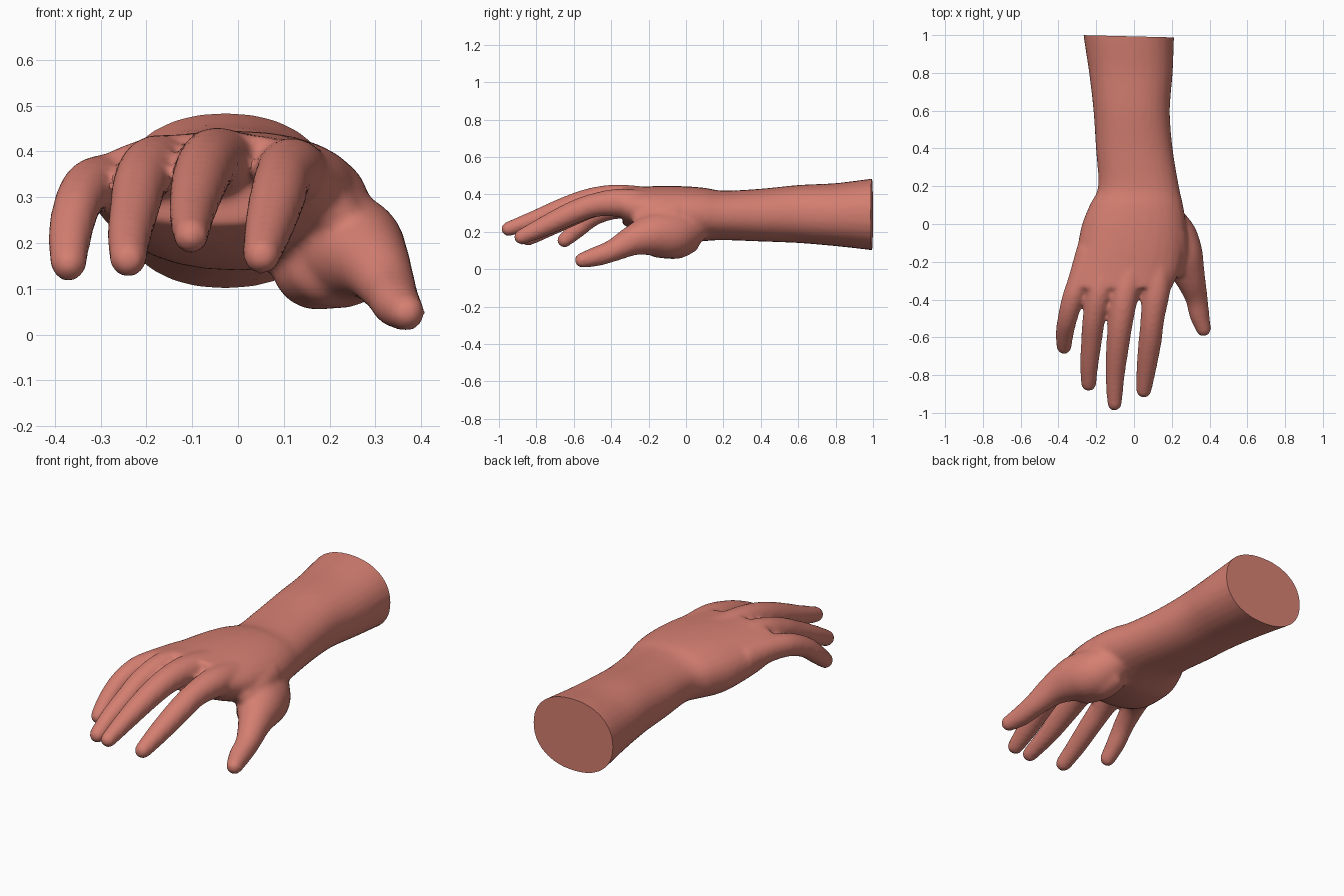
import bpy, bmesh, math
from mathutils import Vector

if "Cube" in bpy.data.objects:
    bpy.data.objects.remove(bpy.data.objects["Cube"])

skin = bpy.data.materials.new("skin")
skin.diffuse_color = (0.66, 0.21, 0.165, 1)
skin.use_nodes = True
skin.node_tree.nodes["Principled BSDF"].inputs["Base Color"].default_value = skin.diffuse_color


def spline(rows, steps=5):
    """Smooth rows of numbers with a Catmull-Rom curve."""
    pts = [rows[0]] + rows + [rows[-1]]
    out = []
    for i in range(1, len(pts) - 2):
        for s in range(steps):
            t = s / steps
            out.append([0.5 * (2 * b + (c - a) * t + (2 * a - 5 * b + 4 * c - d) * t * t
                               + (3 * b - a - 3 * c + d) * t ** 3)
                        for a, b, c, d in zip(*pts[i - 1:i + 3])])
    return out + [list(rows[-1])]


def loft(bm, rows, upright=False, power=2.0, sides=28):
    """Skin closed rings along rows of (x, y, z, half width, half height)."""
    path = spline(rows)
    rings = []
    tangents = []
    for i in range(len(path)):
        a, b = path[max(i - 1, 0)], path[min(i + 1, len(path) - 1)]
        t = Vector(b[:3]) - Vector(a[:3])
        tangents.append(Vector((0, -1, 0)) if upright else t.normalized())
    if not upright:  # rounded tip
        x, y, z, w, h = path[-1]
        t = tangents[-1]
        for a in (0.35, 0.7, 1.05, 1.4):
            c = Vector((x, y, z)) + t * h * math.sin(a)
            path.append([*c, w * math.cos(a), h * math.cos(a)])
            tangents.append(t)
    for (x, y, z, w, h), t in zip(path, tangents):
        side = t.cross(Vector((0, 0, 1))).normalized()
        up = side.cross(t)
        ring = []
        for k in range(sides):
            a = 2 * math.pi * k / sides
            c, s = math.cos(a), math.sin(a)
            u = math.copysign(abs(c) ** (2 / power), c) * w
            v = math.copysign(abs(s) ** (2 / power), s) * h
            ring.append(bm.verts.new(Vector((x, y, z)) + side * u + up * v))
        rings.append(ring)
    for r0, r1 in zip(rings, rings[1:]):
        for k in range(sides):
            j = (k + 1) % sides
            bm.faces.new((r0[k], r0[j], r1[j], r1[k]))
    bm.faces.new(rings[0][::-1])
    bm.faces.new(rings[-1])


bm = bmesh.new()

# Forearm, wrist and palm: y, left, right, bottom, top
body = [(1.08, -.275, .215, .09, .49), (.98, -.265, .212, .103, .482), (.8, -.238, .205, .123, .46),
        (.6, -.215, .19, .14, .45), (.4, -.202, .205, .148, .43), (.2, -.19, .238, .155, .42),
        (.1, -.235, .26, .15, .435), (0, -.275, .275, .14, .443), (-.12, -.3, .27, .155, .445),
        (-.24, -.322, .245, .19, .442), (-.34, -.325, .2, .24, .44)]
loft(bm, [((l + r) / 2, y, (b + t) / 2, (r - l) / 2, (t - b) / 2) for y, l, r, b, t in body],
     upright=True, power=2.2)

# Fingers and thumb: x, y, z, radius along the centre line
digits = {
    "index": [(.13, -.2, .34, .075), (.115, -.36, .355, .072), (.098, -.5, .34, .06),
              (.085, -.62, .295, .058), (.066, -.76, .228, .05), (.052, -.88, .172, .038)],
    "middle": [(0, -.2, .36, .075), (-.045, -.36, .38, .07), (-.068, -.5, .37, .063),
               (-.086, -.64, .328, .058), (-.1, -.8, .267, .048), (-.103, -.95, .215, .036)],
    "ring": [(-.12, -.2, .35, .075), (-.18, -.36, .368, .065), (-.212, -.5, .335, .057),
             (-.225, -.62, .28, .052), (-.237, -.74, .22, .046), (-.24, -.845, .165, .038)],
    "little": [(-.23, -.15, .32, .075), (-.285, -.3, .33, .062), (-.325, -.4, .322, .055),
               (-.352, -.5, .28, .049), (-.367, -.58, .215, .045), (-.37, -.65, .155, .037)],
    "thumb": [(.14, .06, .25, .09), (.2, -.06, .19, .125), (.25, -.17, .185, .115),
              (.295, -.28, .155, .08), (.33, -.39, .1, .057), (.346, -.48, .068, .05),
              (.368, -.555, .048, .038)],
}
for rows in digits.values():
    loft(bm, [(x, y, z, r + .003, r + .003) for x, y, z, r in rows])

# Palm pad below the thumb
loft(bm, [(.13, .04, .17, .07, .07), (.17, -.05, .145, .095, .09), (.2, -.15, .135, .09, .075)])

# Flesh bridging the thumb and the index knuckle
loft(bm, [(.19, -.05, .3, .09, .09), (.2, -.15, .29, .085, .075), (.205, -.24, .27, .06, .05)])

bmesh.ops.recalc_face_normals(bm, faces=bm.faces)
mesh = bpy.data.meshes.new("hand_and_forearm")
bm.to_mesh(mesh)
bm.free()
hand = bpy.data.objects.new("hand_and_forearm", mesh)
bpy.context.collection.objects.link(hand)

# Fuse everything into one soft skin
fuse = hand.modifiers.new("fuse", 'REMESH')
fuse.mode = 'VOXEL'
fuse.voxel_size = 0.012
soften = hand.modifiers.new("soften", 'SMOOTH')
soften.factor = 0.5
soften.iterations = 8
graph = bpy.context.evaluated_depsgraph_get()
fused = bpy.data.meshes.new_from_object(hand.evaluated_get(graph))
hand.modifiers.clear()

# Cut the forearm end square and close it
bm = bmesh.new()
bm.from_mesh(fused)
cut = bmesh.ops.bisect_plane(bm, geom=bm.verts[:] + bm.edges[:] + bm.faces[:],
                             plane_co=(0, .993, 0), plane_no=(.025, 1, 0), clear_outer=True)
bmesh.ops.contextual_create(bm, geom=[e for e in cut["geom_cut"] if isinstance(e, bmesh.types.BMEdge)])
bm.to_mesh(fused)
bm.free()
hand.data = fused
fused.materials.clear()
fused.materials.append(skin)

bpy.context.view_layer.objects.active = hand
hand.select_set(True)
bpy.ops.object.shade_smooth_by_angle(angle=math.radians(50))
